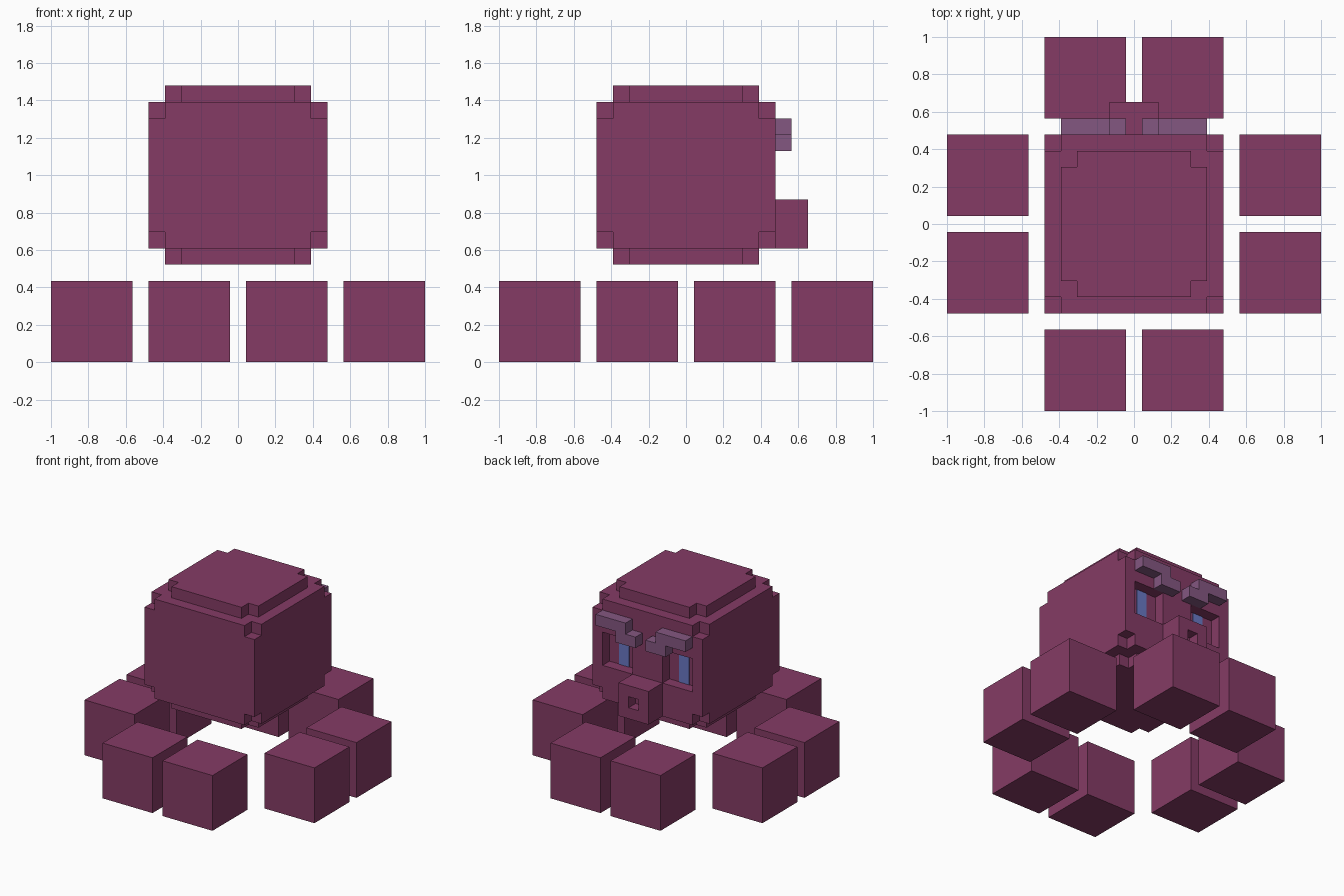
import bpy, bmesh

U = 2 / 23  # one block of the grid

cube = bpy.data.objects.get("Cube")
if cube:
    bpy.data.objects.remove(cube, do_unlink=True)


def material(name, rgb):
    lin = [((c / 255 + 0.055) / 1.055) ** 2.4 for c in rgb] + [1.0]
    m = bpy.data.materials.new(name)
    m.use_nodes = True
    m.diffuse_color = lin
    bsdf = m.node_tree.nodes["Principled BSDF"]
    bsdf.inputs["Base Color"].default_value = lin
    bsdf.inputs["Roughness"].default_value = 0.8
    return m


PLUM = material("plum", (133, 59, 101))
VIOLET = material("dusty violet", (132, 87, 129))
BLUE = material("eye blue", (105, 120, 196))


def prism(name, outline, z0, z1, mat):
    """Extrude an xy outline from z0 to z1, all in blocks."""
    bm = bmesh.new()
    base = bm.faces.new([bm.verts.new((x * U, y * U, z0 * U)) for x, y in outline])
    ext = bmesh.ops.extrude_face_region(bm, geom=[base])
    top = [v for v in ext["geom"] if isinstance(v, bmesh.types.BMVert)]
    bmesh.ops.translate(bm, verts=top, vec=(0, 0, (z1 - z0) * U))
    bmesh.ops.recalc_face_normals(bm, faces=bm.faces)
    me = bpy.data.meshes.new(name)
    bm.to_mesh(me)
    bm.free()
    me.materials.append(mat)
    ob = bpy.data.objects.new(name, me)
    bpy.context.collection.objects.link(ob)
    return ob


def box(name, x, y, z, mat):
    xs, ys = sorted(x), sorted(y)
    corners = [(xs[0], ys[0]), (xs[1], ys[0]), (xs[1], ys[1]), (xs[0], ys[1])]
    return prism(name, corners, *z, mat)


def notched_slab(name, half, z0, z1):
    """Square slab with one block missing at each corner."""
    n = half - 1
    outline = []
    for sx, sy in ((1, 1), (-1, 1), (-1, -1), (1, -1)):
        corner = [(half * sx, n * sy), (n * sx, n * sy), (n * sx, half * sy)]
        outline += corner if sx * sy > 0 else corner[::-1]
    return prism(name, outline, z0, z1, PLUM)


def carve(ob, x, y, z):
    """Cut a box-shaped hollow and bake the result."""
    cutter = box("cutter", x, y, z, PLUM)
    cutter.hide_render = True
    mod = ob.modifiers.new("hollow", "BOOLEAN")
    mod.operation, mod.solver, mod.object = "DIFFERENCE", "EXACT", cutter
    bpy.context.view_layer.update()
    baked = bpy.data.meshes.new_from_object(
        ob.evaluated_get(bpy.context.evaluated_depsgraph_get()))
    ob.modifiers.clear()
    ob.data = baked
    bpy.data.objects.remove(cutter, do_unlink=True)


SIDES = (("left", 1), ("right", -1))

# Head: solid core with stepped, notched slabs above and below
head = box("head_core", (-5.5, 5.5), (-5.5, 5.5), (8, 15), PLUM)
notched_slab("head_lower_rim", 5.5, 7, 8)
notched_slab("head_upper_rim", 5.5, 15, 16)
notched_slab("head_base", 4.5, 6, 7)
notched_slab("head_crown", 4.5, 16, 17)

# Eyes: sunken sockets with a flat pupil, stepped brow above
for side, s in SIDES:
    carve(head, (1.5 * s, 4.5 * s), (4.5, 6), (10, 13))
    box(f"{side}_pupil", (2.5 * s, 3.5 * s), (4.5, 4.55), (10, 13), BLUE)
    box(f"{side}_brow_outer", (1.5 * s, 4.5 * s), (5.5, 6.5), (14, 15), VIOLET)
    box(f"{side}_brow_inner", (0.5 * s, 2.5 * s), (5.5, 6.5), (13, 14), VIOLET)

# Siphon-like mouth with a square opening
mouth = box("mouth", (-1.5, 1.5), (5.5, 7.5), (7, 10), PLUM)
carve(mouth, (-0.5, 0.5), (6.5, 8), (8, 9))

# Eight block feet in a ring, two on each side
near, far = (0.5, 5.5), (6.5, 11.5)
for side, sx in SIDES:
    for end, sy in (("back", 1), ("front", -1)):
        a = [v * sx for v in near], [v * sy for v in far]
        b = [v * sx for v in far], [v * sy for v in near]
        box(f"{end}_{side}_foot", *a, (0, 5), PLUM)
        box(f"{side}_{end}_side_foot", *b, (0, 5), PLUM)
